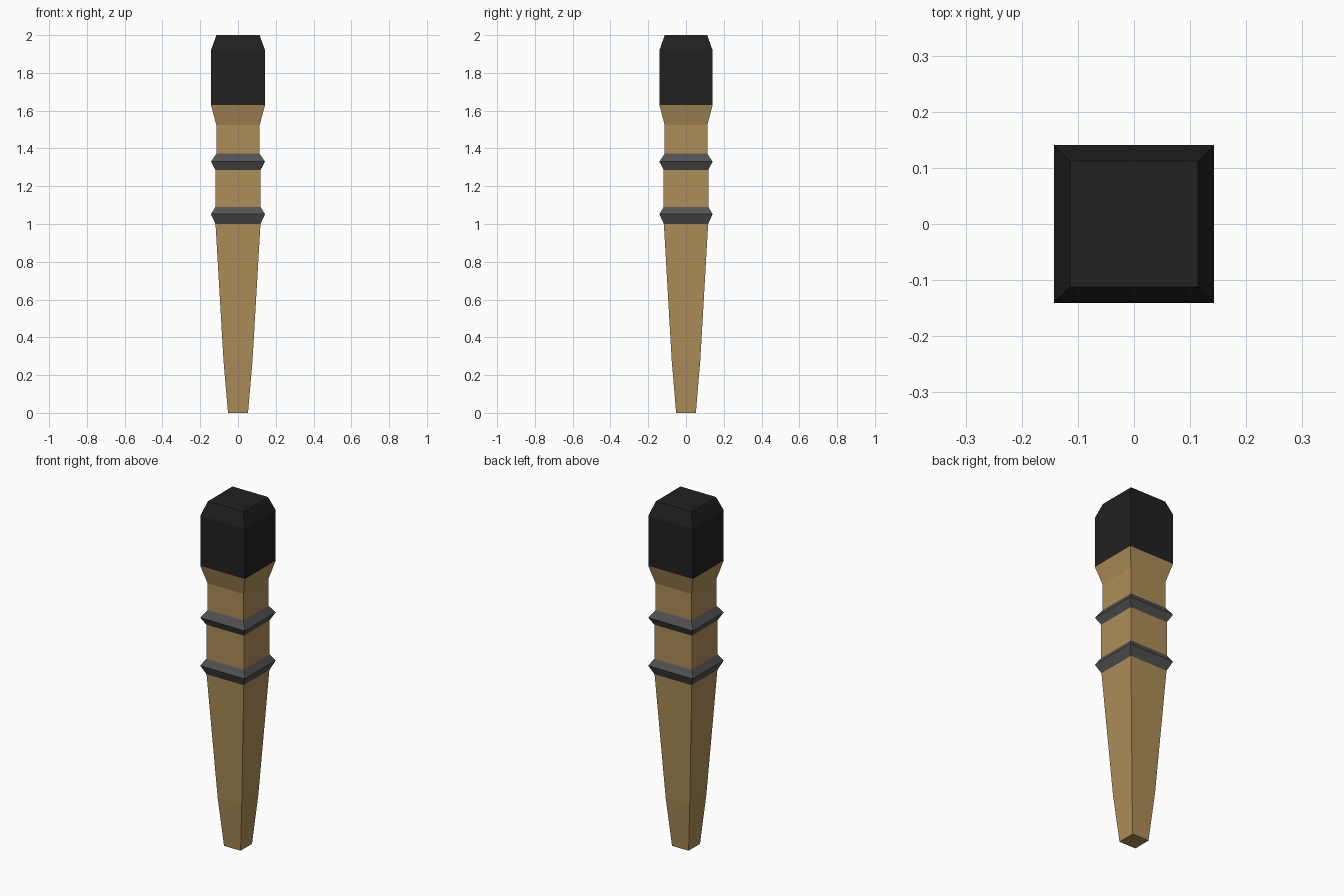
import bpy, bmesh

if "Cube" in bpy.data.objects:
    bpy.data.objects.remove(bpy.data.objects["Cube"])


def material(name, rgb):
    m = bpy.data.materials.new(name)
    m.diffuse_color = (*rgb, 1.0)
    m.use_nodes = True
    m.node_tree.nodes["Principled BSDF"].inputs["Base Color"].default_value = m.diffuse_color
    return m


WOOD = material("light wood", (0.42, 0.27, 0.098))
BLACK = material("black cap", (0.015, 0.015, 0.015))
GREY = material("dark grey band", (0.085, 0.085, 0.085))
DEPTH = 0.985  # the section is very slightly narrower in y


def section(name, profile, mat, bottom=False, top=False):
    """Square section swept up a profile of (z, half width)."""
    bm = bmesh.new()
    rings = [[bm.verts.new((sx * w, sy * w * DEPTH, z))
              for sx, sy in ((-1, -1), (1, -1), (1, 1), (-1, 1))]
             for z, w in profile]
    for a, b in zip(rings, rings[1:]):
        for i in range(4):
            j = (i + 1) % 4
            bm.faces.new((a[i], a[j], b[j], b[i]))
    if bottom:
        bm.faces.new(rings[0][::-1])
    if top:
        bm.faces.new(rings[-1])
    me = bpy.data.meshes.new(name)
    bm.to_mesh(me)
    bm.free()
    me.materials.append(mat)
    ob = bpy.data.objects.new(name, me)
    bpy.context.collection.objects.link(ob)


# tapered shaft
section("tapered_shaft", [(0, 0.053), (0.28, 0.077), (1.0, 0.119)], WOOD, bottom=True)
# two pointed bands
section("lower_band", [(1.0, 0.119), (1.052, 0.143), (1.09, 0.12)], GREY)
section("middle_block", [(1.09, 0.12), (1.287, 0.12)], WOOD)
section("upper_band", [(1.287, 0.12), (1.33, 0.143), (1.372, 0.115)], GREY)
# flared neck
section("flared_neck", [(1.372, 0.115), (1.525, 0.115), (1.63, 0.143)], WOOD)
# black chamfered cap
section("end_cap", [(1.63, 0.143), (1.92, 0.143), (2.0, 0.114)], BLACK, top=True)
